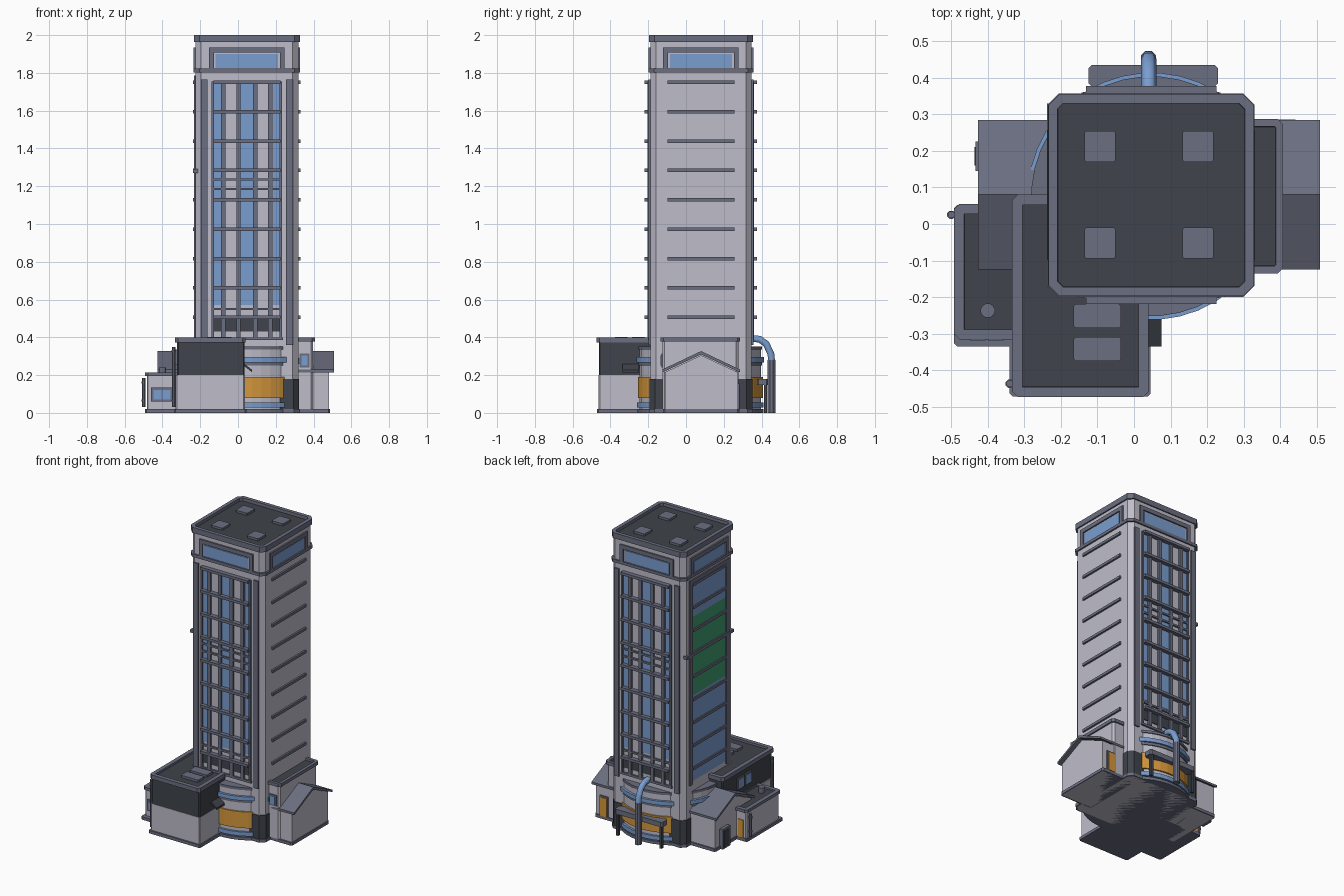
import bpy, bmesh, math
from mathutils import Vector

if "Cube" in bpy.data.objects:
    bpy.data.objects.remove(bpy.data.objects["Cube"])


def material(name, rgb):
    m = bpy.data.materials.new(name)
    m.diffuse_color = (*rgb, 1)
    m.use_nodes = True
    m.node_tree.nodes["Principled BSDF"].inputs["Base Color"].default_value = m.diffuse_color
    return m


WALL = material("pale_wall", (0.52, 0.51, 0.59))
TRIM = material("slate_trim", (0.147, 0.156, 0.216))
DARK = material("charcoal", (0.050, 0.057, 0.070))
BLUE = material("blue_glass", (0.195, 0.337, 0.63))
ORANGE = material("orange", (0.66, 0.31, 0.045))
GREEN = material("green_panel", (0.045, 0.33, 0.16))


def finish(name, bm, *mats):
    bmesh.ops.recalc_face_normals(bm, faces=bm.faces)
    me = bpy.data.meshes.new(name)
    bm.to_mesh(me)
    bm.free()
    ob = bpy.data.objects.new(name, me)
    for m in mats:
        me.materials.append(m)
    bpy.context.collection.objects.link(ob)
    return ob


def extrude(name, pts, vec, mat):
    """Extrude a flat polygon along a vector."""
    bm = bmesh.new()
    f = bm.faces.new([bm.verts.new(p) for p in pts])
    r = bmesh.ops.extrude_face_region(bm, geom=[f], use_keep_orig=True)
    vs = [v for v in r["geom"] if isinstance(v, bmesh.types.BMVert)]
    bmesh.ops.translate(bm, verts=vs, vec=vec)
    return finish(name, bm, mat)


def outline(x0, x1, y0, y1, c):
    if c == 0:
        return [(x0, y0), (x1, y0), (x1, y1), (x0, y1)]
    return [(x0 + c, y0), (x1 - c, y0), (x1, y0 + c), (x1, y1 - c),
            (x1 - c, y1), (x0 + c, y1), (x0, y1 - c), (x0, y0 + c)]


def box(name, x0, x1, y0, y1, z0, z1, mat, c=0):
    return extrude(name, [(x, y, z0) for x, y in outline(x0, x1, y0, y1, c)], (0, 0, z1 - z0), mat)


def parapet(name, x0, x1, y0, y1, z0, z1, rim, depth, c=0.015):
    """Trim slab with a sunken charcoal roof deck."""
    ob = box(name, x0, x1, y0, y1, z0, z1, TRIM, c)
    ob.data.materials.append(DARK)
    bm = bmesh.new()
    bm.from_mesh(ob.data)
    bm.normal_update()
    top = max(bm.faces, key=lambda f: f.calc_center_median().z)
    bmesh.ops.inset_region(bm, faces=[top], thickness=rim)
    bmesh.ops.inset_region(bm, faces=[top], thickness=0.001, depth=-depth)
    top.material_index = 1
    bm.to_mesh(ob.data)
    bm.free()


def tube(name, x, y, z0, z1, r, mat, n=32):
    pts = [(x + r * math.cos(2 * math.pi * (i + .5) / n), y + r * math.sin(2 * math.pi * (i + .5) / n), z0)
           for i in range(n)]
    return extrude(name, pts, (0, 0, z1 - z0), mat)


# Tower shaft
CX, CY, HX, HY = 0.047, 0.079, 0.272, 0.268
FACES = ("front", "back", "left", "right")


def on_face(name, side, u0, u1, z0, z1, d, mat):
    """Plate standing d proud of one tower face, u measured from the face centre."""
    e = -0.012
    if side == "front":
        b = (CX + u0, CX + u1, CY - HY - d, CY - HY - e)
    elif side == "back":
        b = (CX + u0, CX + u1, CY + HY + e, CY + HY + d)
    elif side == "left":
        b = (CX - HX - d, CX - HX - e, CY + u0, CY + u1)
    else:
        b = (CX + HX + e, CX + HX + d, CY + u0, CY + u1)
    box(side + "_" + name, *b, z0, z1, mat)


def ring_slab(name, g, z0, z1, mat, c=0.03):
    box(name, CX - HX - g, CX + HX + g, CY - HY - g, CY + HY + g, z0, z1, mat, c)


ring_slab("tower_shaft", 0, 0, 1.97, WALL)
ring_slab("tower_corner_base", 0.004, 0.02, 0.18, DARK)
ring_slab("tower_plinth", 0.008, 0, 0.02, TRIM)
ring_slab("tower_upper_band", 0.010, 1.802, 1.822, TRIM)
parapet("tower_roof", CX - .281, CX + .281, CY - .276, CY + .276, 1.963, 2.0, 0.027, 0.02, 0.03)
for x in (-0.093, 0.175):
    for y in (-0.052, 0.212):
        box("roof_unit", x - .043, x + .043, y - .043, y + .043, 1.975, 1.995, TRIM, 0.006)

LEVELS = [1.75 - 0.1555 * i for i in range(9)]
for s in FACES:
    # Crown windows
    on_face("crown_glass", s, -0.165, 0.165, 1.825, 1.90, 0.004, BLUE)
    on_face("crown_lintel", s, -0.20, 0.20, 1.908, 1.935, 0.010, TRIM)
    for k in (-1, 1):
        a, b = sorted((k * 0.175, k * 0.20))
        on_face("crown_jamb", s, a, b, 1.82, 1.91, 0.010, TRIM)
    # Floor ledges
    proud = 0.03 if s in ("front", "back") else 0.012
    for z in LEVELS:
        on_face("floor_ledge", s, -0.178, 0.178, z - .009, z + .009, proud, TRIM)

for s in ("front", "back"):
    # Window strips and mullions
    on_face("centre_glass", s, -0.033, 0.033, 0.57, 1.755, 0.003, BLUE)
    on_face("spandrel", s, -0.178, 0.178, 0.43, 0.50, 0.005, DARK)
    on_face("facade_sill", s, -0.19, 0.19, 0.385, 0.40, 0.012, TRIM)
    for z in (0.55, 1.185, 1.235):
        on_face("minor_ledge", s, -0.178, 0.178, z - .006, z + .006, 0.012, TRIM)
    for k in (-1, 1):
        def strip(name, a, b, z0, z1, d, mat):
            on_face(name, s, *sorted((k * a, k * b)), z0, z1, d, mat)
        strip("outer_glass", 0.138, 0.175, 0.57, 1.755, 0.003, BLUE)
        strip("inner_mullion", 0.033, 0.056, 0.40, 1.755, 0.014, TRIM)
        strip("outer_mullion", 0.112, 0.136, 0.40, 1.755, 0.014, TRIM)
        strip("edge_mullion", 0.174, 0.186, 0.40, 1.755, 0.014, TRIM)
        strip("frame_pillar", 0.208, 0.243, 0.36, 1.765, 0.010, TRIM)

# Left face glazing: blue with green middle floors
for z0, z1, m in ((0.42, 1.0, BLUE), (1.0, 1.53, GREEN), (1.53, 1.76, BLUE)):
    on_face("glazing", "left", -0.178, 0.178, z0, z1, 0.003, m)
for k in (-1, 1):
    on_face("glazing_frame", "left", *sorted((k * 0.18, k * 0.21)), 0.40, 1.77, 0.009, TRIM)
on_face("glazing_head", "left", -0.21, 0.21, 1.76, 1.785, 0.009, TRIM)
on_face("middle_rail", "left", -0.25, 0.25, 1.27, 1.29, 0.013, TRIM)

# Round drum through the foot of the tower
for name, z0, z1, r, m in (("plinth", 0, .02, .335, TRIM), ("wall", .02, .345, .322, WALL),
                           ("lower_ring", .028, .055, .336, BLUE), ("orange_band", .08, .19, .332, ORANGE),
                           ("upper_ring", .268, .295, .338, BLUE), ("ring_trim", .25, .268, .328, TRIM),
                           ("cap", .335, .352, .328, TRIM)):
    tube("drum_" + name, CX, CY - .003, z0, z1, r, m, 40)


# Gabled side houses
def house(name, x0, x1, r0, r1):
    w = [(-.112, 0), (.274, 0), (.274, .215), (.08, .305), (-.112, .215)]
    extrude(name + "_walls", [(x0, y, z) for y, z in w], (x1 - x0, 0, 0), WALL)
    r = [(-.125, .215), (.08, .31), (.285, .215), (.285, .23), (.08, .327), (-.125, .23)]
    extrude(name + "_roof", [(r0, y, z) for y, z in r], (r1 - r0, 0, 0), TRIM)
    box(name + "_plinth", x0 - .006, x1 + .006, -.122, .283, 0, .02, TRIM, 0.01)


house("right_house", 0.25, 0.482, 0.25, 0.508)
house("left_house", -0.41, -0.2, -0.427, -0.2)
box("left_house_door_frame", -.433, -.40, .145, .225, .0, .135, TRIM)
box("left_house_door", -.436, -.43, .16, .21, .01, .12, DARK)
box("right_house_door_frame", .385, .45, .27, .282, .02, .155, TRIM)
box("right_house_door", .393, .442, .27, .286, .02, .145, ORANGE)

# Flat block behind the right house
box("right_block", 0.30, 0.398, -.125, .278, 0.02, .385, WALL, 0.012)
parapet("right_block_roof", 0.28, 0.408, -.135, .287, .378, .40, 0.022, 0.012)
box("right_block_window_frame", .325, .378, -.131, -.12, .24, .315, TRIM)
box("right_block_window", .335, .368, -.134, -.12, .25, .305, BLUE)
box("right_block_shutter", .318, .326, -.133, -.12, .26, .29, GREEN)

# Front two-storey block
box("front_block_plinth", -.34, .045, -.472, .06, 0, .02, TRIM, 0.008)
box("front_block_lower", -.33, .036, -.462, .05, .02, .2, WALL, 0.006)
box("front_block_upper", -.322, .034, -.46, .07, .195, .375, DARK, 0.006)
parapet("front_block_roof", -.333, .04, -.473, .08, .372, .40, 0.03, 0.014)
for y in (-.252, -.342):
    box("front_roof_unit", -.165, -.035, y - .033, y + .033, .38, .402, TRIM, 0.006)
for y in (-.20, -.12):
    box("front_block_side_frame", -.33, -.31, y - .036, y + .036, .255, .335, TRIM)
    box("front_block_side_window", -.333, -.31, y - .027, y + .027, .265, .325, BLUE)
extrude("front_side_awning", [(.03, -.335, .25), (.03, -.335, .262), (.075, -.335, .228), (.075, -.335, .215)],
        (0, .085, 0), DARK)

# Low left block
box("left_block_plinth", -.492, -.3, -.335, .052, 0, .02, TRIM, 0.008)
box("left_block", -.482, -.3, -.306, .045, .02, .2, WALL, 0.006)
parapet("left_block_roof", -.492, -.30, -.316, .055, .195, .215, 0.03, 0.01)
tube("left_block_vent", -.4, -.237, .2, .24, .02, TRIM, 12)
box("left_block_window_frame", -.46, -.345, -.314, -.30, .06, .135, TRIM)
for x in (-.427, -.378):
    box("left_block_window", x - .021, x + .021, -.318, -.30, .07, .122, BLUE)
box("left_block_door", -.462, -.425, .04, .051, .02, .14, ORANGE)
for x, y, top in ((-.5, .025, .185), (-.34, -.437, .35)):
    tube("drainpipe", x, y, .03, top, .01, TRIM, 8)
    for z in (.06, top - .03):
        tube("drainpipe_clip", x, y, z, z + .012, .012, TRIM, 8)

# Rear canopy and bent flue
box("rear_canopy", -.125, .23, .375, .435, .147, .18, TRIM, 0.01)
for x in (-.11, .215):
    box("canopy_post", x - .009, x + .009, .412, .43, 0, .15, DARK)
tube("flue_lower", .04, .453, 0, .28, .022, TRIM, 8)
cu = bpy.data.curves.new("flue_upper", "CURVE")
cu.dimensions = "3D"
cu.bevel_depth = 0.021
cu.bevel_resolution = 1
cu.use_fill_caps = True
sp = cu.splines.new("POLY")
path = [(.04, .453, .27), (.04, .45, .31), (.04, .425, .365), (.04, .39, .39), (.04, .34, .395)]
sp.points.add(len(path) - 1)
for p, q in zip(sp.points, path):
    p.co = (*q, 1)
cu.materials.append(BLUE)
bpy.context.collection.objects.link(bpy.data.objects.new("flue_upper", cu))
